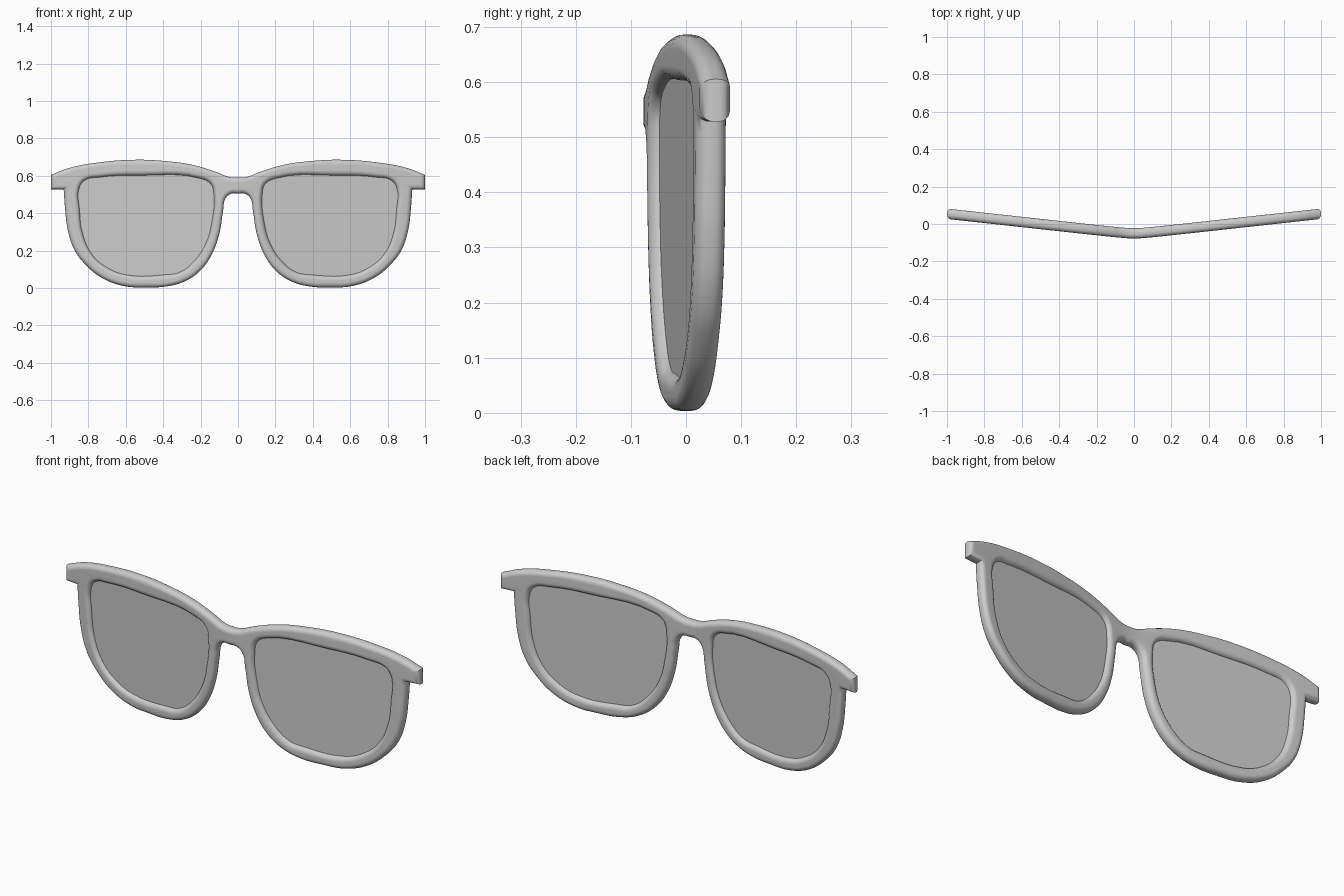
import bpy, bmesh, math

if "Cube" in bpy.data.objects:
    bpy.data.objects.remove(bpy.data.objects["Cube"])

frame_mat = bpy.data.materials.new("frame_grey")
frame_mat.diffuse_color = (0.6, 0.6, 0.6, 1)
frame_mat.use_nodes = True
frame_mat.node_tree.nodes["Principled BSDF"].inputs["Base Color"].default_value = frame_mat.diffuse_color

# Right half of the outer outline, bridge top round to bridge underside (x, z, corner)
OUTER = [(0, .59, 0), (.05, .595, 0), (.12, .622, 0), (.25, .66, 0), (.4, .68, 0),
         (.55, .686, 0), (.75, .671, 0), (.9, .643, 0), (1, .605, 1), (1, .528, 1),
         (.932, .528, 1), (.925, .43, 0), (.91, .31, 0), (.875, .205, 0),
         (.82, .13, 0), (.72, .05, 0), (.6, .009, 0), (.49, .004, 0), (.38, .009, 0),
         (.28, .038, 0), (.2, .095, 0), (.14, .18, 0), (.1, .29, 0), (.08, .41, 0),
         (.066, .48, 0), (.035, .505, 0), (0, .505, 0)]
# Right lens opening
HOLE = [(.85, .53, 0), (.822, .574, 0), (.74, .592, 0), (.52, .602, 0), (.2, .585, 0),
        (.145, .555, 0), (.13, .5, 0), (.143, .34, 0), (.17, .245, 0), (.23, .15, 0),
        (.31, .086, 0), (.39, .072, 0), (.6, .072, 0), (.7, .11, 0), (.78, .18, 0),
        (.83, .29, 0), (.847, .42, 0)]


def mirrored(points):
    return [(-x, z, c) for x, z, c in reversed(points)]


def fold(x):
    """Depth of the middle surface, swept back from the bridge."""
    return -.0555 + .11 * math.sqrt(x * x + .0025)


def folded_plate(name, loops, extrude, bevel):
    """Filled outline with rounded rims, folded at the bridge."""
    cu = bpy.data.curves.new(name + "_profile", 'CURVE')
    cu.dimensions, cu.fill_mode = '2D', 'BOTH'
    cu.extrude, cu.bevel_depth, cu.offset = extrude, bevel, -bevel
    cu.bevel_resolution, cu.resolution_u = 4, 5
    for pts in loops:
        sp = cu.splines.new('BEZIER')
        sp.bezier_points.add(len(pts) - 1)
        sp.use_cyclic_u = True
        for bp, (x, z, corner) in zip(sp.bezier_points, pts):
            bp.co = (x, z, 0)
            bp.handle_left_type = bp.handle_right_type = 'VECTOR' if corner else 'AUTO'
    tmp = bpy.data.objects.new(name + "_profile", cu)
    bpy.context.collection.objects.link(tmp)
    dg = bpy.context.evaluated_depsgraph_get()
    me = bpy.data.meshes.new_from_object(tmp.evaluated_get(dg))
    bpy.data.objects.remove(tmp)

    bm = bmesh.new()
    bm.from_mesh(me)
    bmesh.ops.remove_doubles(bm, verts=bm.verts, dist=.0003)
    for x in (-.09, -.04, 0, .04, .09):
        bmesh.ops.bisect_plane(bm, geom=bm.verts[:] + bm.edges[:] + bm.faces[:],
                               plane_co=(x, 0, 0), plane_no=(1, 0, 0))
    for v in bm.verts:
        x, z, d = v.co
        v.co = (x, fold(x) - d, z)
    bmesh.ops.recalc_face_normals(bm, faces=bm.faces)
    bm.to_mesh(me)
    bm.free()
    me.materials.clear()
    me.materials.append(frame_mat)
    ob = bpy.data.objects.new(name, me)
    bpy.context.collection.objects.link(ob)
    bpy.ops.object.select_all(action='DESELECT')
    ob.select_set(True)
    bpy.context.view_layer.objects.active = ob
    bpy.ops.object.shade_smooth_by_angle(angle=math.radians(40))
    wn = ob.modifiers.new("even_normals", 'WEIGHTED_NORMAL')
    wn.keep_sharp = True
    return ob


# Frame front with both openings
outline = OUTER + mirrored(OUTER[1:-1])
folded_plate("frame_front", [outline, HOLE, mirrored(HOLE)], .0045, .023)

# Lenses, slightly oversized so their rims sit inside the frame
LENS = [(.49 + (x - .49) * 1.04, .34 + (z - .34) * 1.04, c) for x, z, c in HOLE]
folded_plate("right_lens", [LENS], .008, 0)
folded_plate("left_lens", [mirrored(LENS)], .008, 0)
